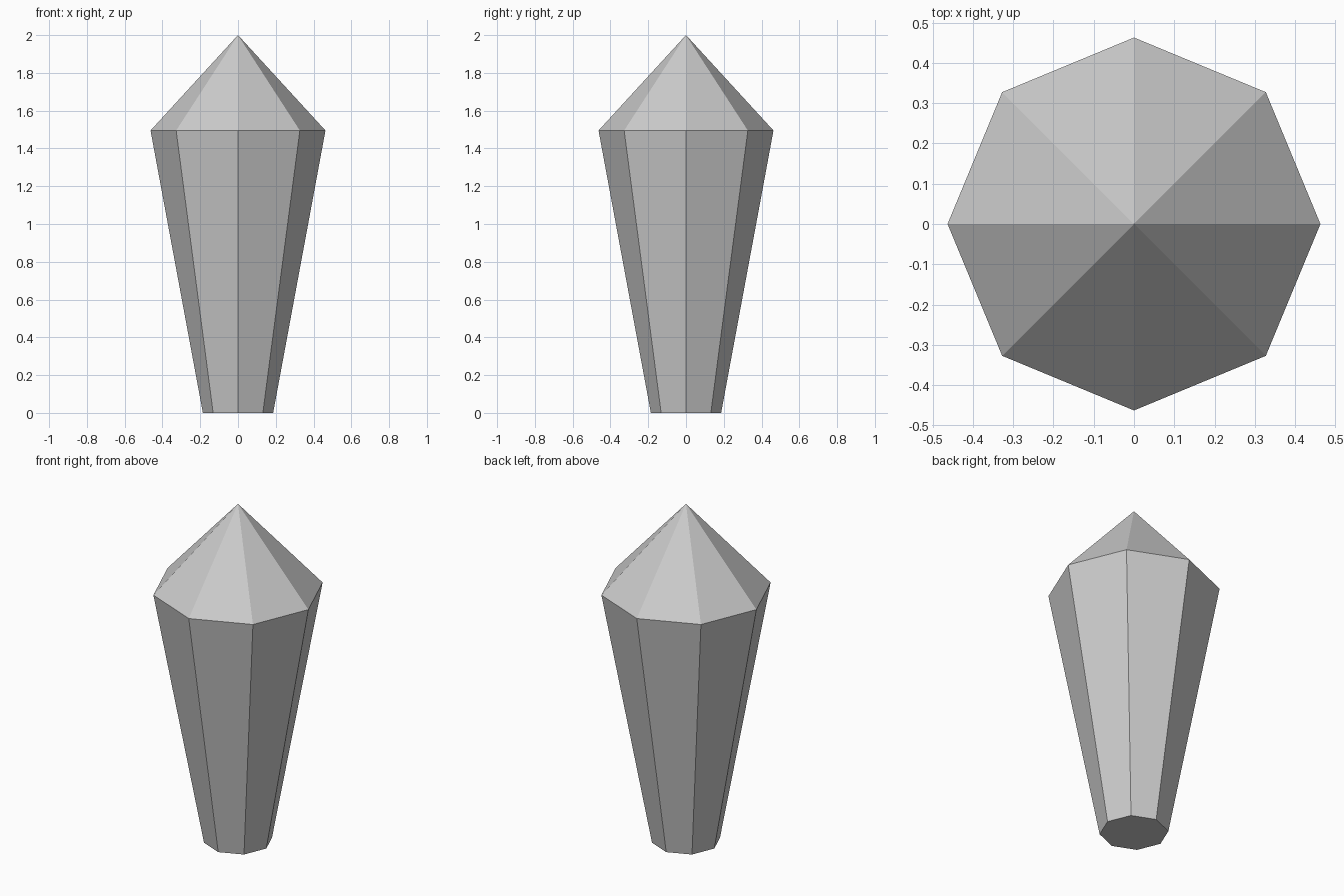
import bpy, bmesh
from math import cos, sin, tau

if "Cube" in bpy.data.objects:
    bpy.data.objects.remove(bpy.data.objects["Cube"])

SIDES = 8
# (radius, height) of each octagonal ring, then the tip
RINGS = [(0.186, 0.0), (0.463, 1.495)]
TIP_Z = 2.0

bm = bmesh.new()

def ring(radius, z):
    return [bm.verts.new((radius * cos(tau * i / SIDES), radius * sin(tau * i / SIDES), z))
            for i in range(SIDES)]

# Tapered shaft with a flat base and a pointed cap
base, shoulder = [ring(r, z) for r, z in RINGS]
tip = bm.verts.new((0, 0, TIP_Z))
bm.faces.new(base[::-1])
for i in range(SIDES):
    j = (i + 1) % SIDES
    bm.faces.new((base[i], base[j], shoulder[j], shoulder[i]))
    bm.faces.new((shoulder[i], shoulder[j], tip))

mesh = bpy.data.meshes.new("crystal")
bm.to_mesh(mesh)
bm.free()
bpy.context.collection.objects.link(bpy.data.objects.new("crystal", mesh))
